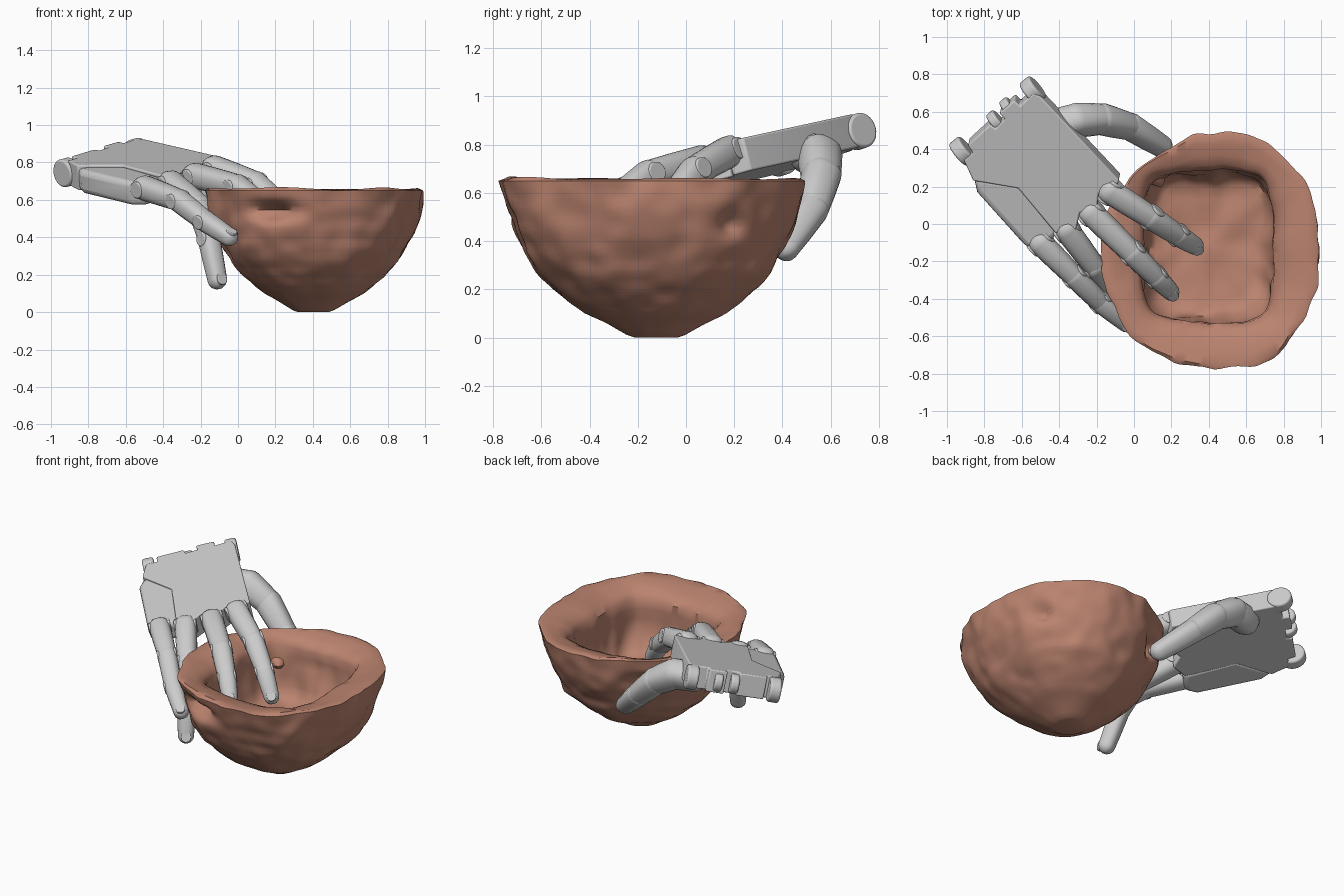
import bpy, bmesh, math
from mathutils import Vector, noise

if "Cube" in bpy.data.objects:
    bpy.data.objects.remove(bpy.data.objects["Cube"])

clay = bpy.data.materials.new("clay")
clay.diffuse_color = (0.50, 0.23, 0.16, 1)
clay.use_nodes = True
clay.node_tree.nodes["Principled BSDF"].inputs["Base Color"].default_value = clay.diffuse_color


def finish(bm, name, mat=None, angle=35, bevel=0):
    bmesh.ops.recalc_face_normals(bm, faces=bm.faces)
    me = bpy.data.meshes.new(name)
    bm.to_mesh(me)
    bm.free()
    ob = bpy.data.objects.new(name, me)
    bpy.context.collection.objects.link(ob)
    if mat:
        me.materials.append(mat)
    if bevel:
        m = ob.modifiers.new("bevel", 'BEVEL')
        m.width, m.segments = bevel, 3
        m.limit_method = 'ANGLE'
    bpy.ops.object.select_all(action='DESELECT')
    ob.select_set(True)
    bpy.context.view_layer.objects.active = ob
    bpy.ops.object.shade_smooth_by_angle(angle=math.radians(angle))
    return ob


def loft(bm, rings):
    """Skin closed vertex rings and cap both ends."""
    vs = [[bm.verts.new(p) for p in r] for r in rings]
    n = len(vs[0])
    for a, b in zip(vs, vs[1:]):
        for i in range(n):
            j = (i + 1) % n
            bm.faces.new((a[i], a[j], b[j], b[i]))
    bm.faces.new(vs[0])
    bm.faces.new(vs[-1])


def lerp_table(table, t):
    for (a, u), (b, v) in zip(table, table[1:]):
        if t <= b:
            return u + (v - u) * (t - a) / (b - a)
    return table[-1][1]


# Rough hand-modelled bowl: irregular rim outline, squarish hollow
RIM = [.595, .615, .63, .61, .555, .57, .575, .60, .65, .65, .685, .63]
OUTER = [(0, .14), (.01, .19), (.03, .245), (.06, .33), (.10, .46), (.15, .57), (.21, .675),
         (.27, .765), (.35, .85), (.43, .91), (.53, .96), (.62, .99), (.65, 1)]
DENTS = [(248, .545, 13, .045, .11), (128, .48, 8, .05, .10), (33, .47, 6, .05, .06),
         (285, .40, 14, .07, .02), (190, .33, 15, .08, .03)]
CX, CY, N = .40, -.12, 132


def rim_radius(a):
    t = a / 30
    i = int(t) % 12
    u = (1 - math.cos((t - int(t)) * math.pi)) / 2
    return RIM[i] * (1 - u) + RIM[(i + 1) % 12] * u


def hollow_radius(a):
    c, s = abs(math.cos(math.radians(a))), abs(math.sin(math.radians(a)))
    return ((c / .345) ** 5 + (s / .405) ** 5) ** (-1 / 5)


def bowl_point(a, r, z, rough):
    d = Vector((math.cos(math.radians(a)), math.sin(math.radians(a)), 0))
    p = Vector((CX, CY, z)) + d * r
    k = noise.noise(p * 5) * rough + noise.noise(p * 11) * rough * .6
    return p + d * k


angles = [360 * i / N for i in range(N)]
rings = []
for k in range(35):
    z = .65 * (k / 34) ** 1.4
    ring = []
    for a in angles:
        r = rim_radius(a) * lerp_table(OUTER, z)
        for da, dz, wa, wz, depth in DENTS:
            r -= depth * math.exp(-((a - da) / wa) ** 2 - ((z - dz) / wz) ** 2)
        ring.append(bowl_point(a, r, z, .022 * min(1, z * 5)))
    rings.append(ring)
# rim lip blending from the outer outline to the hollow
for t, z in ((.08, .66), (.3, .652), (.6, .637), (.85, .615), (1, .58)):
    ring = []
    for a in angles:
        r = rim_radius(a) * (1 - t) + hollow_radius(a) * t
        c, s = math.cos(math.radians(a)), math.sin(math.radians(a))
        ring.append(bowl_point(a, r, z + .012 * noise.noise(Vector((c * 2, s * 2, t))), .02))
    rings.append(ring)
# hollow walls and floor
for s, z in ((1.0, .52), (1.0, .46), (.98, .40), (.95, .34), (.89, .29), (.8, .26),
             (.65, .25), (.5, .245), (.35, .24), (.2, .24), (.05, .24)):
    ring = []
    for a in angles:
        p = bowl_point(a, hollow_radius(a) * s, z, .03 * min(1, s * 1.2))
        if s < .9:
            p.z += .025 * noise.noise(p * 7)
        ring.append(p)
    rings.append(ring)
bm = bmesh.new()
loft(bm, rings)
finish(bm, "bowl", clay, 50)


# Tilted plane of the back of the hand
def top_z(x, y):
    return .77 + .054 * x + .268 * y


UP = Vector((-.054, -.268, 1)).normalized()
FWD = Vector((.66, -.75, 0))
FWD.z = .054 * FWD.x + .268 * FWD.y
FWD.normalize()
SIDE = UP.cross(FWD).normalized()


def plate(name, outline, drop, thick, bevel):
    bm = bmesh.new()
    top = [Vector((x, y, top_z(x, y))) - UP * drop for x, y in outline]
    loft(bm, [top, [p - UP * thick for p in top]])
    return finish(bm, name, bevel=bevel)


plate("palm", [(-.77, .53), (-.74, .51), (-.69, .56), (-.72, .59), (-.64, .66), (-.61, .63),
               (-.54, .70), (-.50, .68), (-.08, .235), (-.11, .16), (-.19, .16), (-.20, .07),
               (-.29, .06), (-.31, -.03), (-.42, -.05), (-.62, .19), (-.86, .23), (-.91, .34),
               (-.86, .38), (-.89, .42)], 0, .14, .008)
plate("little_finger_palm_plate", [(-.86, .25), (-.60, .21), (-.40, -.05), (-.50, -.15),
                                   (-.58, -.13), (-.84, .16)], .012, .13, .03)


def disc(name, c, axis, r, depth, bevel=.012):
    c, axis = Vector(c), axis.normalized()
    u = axis.orthogonal().normalized()
    v = axis.cross(u)
    bm = bmesh.new()
    loft(bm, [[c + axis * h + (u * math.cos(t) + v * math.sin(t)) * r
               for t in [math.tau * i / 28 for i in range(28)]] for h in (-depth / 2, depth / 2)])
    finish(bm, name, bevel=bevel)


# Hinge lugs along the wrist edge
for i, (x, y, r, d) in enumerate([(-.545, .695, .074, .07), (-.67, .60, .06, .05),
                                  (-.74, .53, .06, .05), (-.92, .37, .076, .07)]):
    disc(f"wrist_lug_{i + 1}", Vector((x, y, top_z(x, y))) - UP * .075, SIDE, r, d)


# Jointed finger: tapered segments with rounded ends and hinge pins
def segment(name, a, b, ra, rb, hint):
    d = (b - a).normalized()
    u = (hint - d * hint.dot(d)).normalized()
    v = d.cross(u)
    stations = [(a - d * ra * math.cos(t), ra * math.sin(t)) for t in (.15, .5, .9, 1.25)]
    stations += [(a, ra), (a.lerp(b, .5), (ra + rb) * .51), (b, rb)]
    stations += [(b + d * rb * math.sin(t), rb * math.cos(t)) for t in (.35, .75, 1.1, 1.42)]
    bm = bmesh.new()
    rings = []
    for c, r in stations:
        ring = []
        for i in range(20):
            t = math.tau * i / 20
            ct, st = math.cos(t), math.sin(t)
            # slightly squared section
            k = (abs(ct) ** 2.6 + abs(st) ** 2.6) ** (-1 / 2.6)
            ring.append(c + (u * ct + v * st) * r * k)
        rings.append(ring)
    loft(bm, rings)
    finish(bm, name, angle=40)
    return d, u, v


def finger(name, pts, radii, hint=SIDE, pins=True):
    pts = [Vector(p) for p in pts]
    for i in range(len(pts) - 1):
        d, u, v = segment(f"{name}_segment_{i + 1}", pts[i], pts[i + 1], radii[i], radii[i + 1] * .97, hint)
        if pins:
            disc(f"{name}_hinge_{i + 1}", pts[i], u, radii[i] * .7, radii[i] * 2.04, .005)
    # fingernail on the outer side of the tip
    if v.dot(UP) < 0:
        v = -v
    bm = bmesh.new()
    c, r = pts[-1] + d * radii[-1] * .1, radii[-1]
    loft(bm, [[c + u * math.cos(t) * r * .62 + d * math.sin(t) * r * .7 + v * h
               for t in [math.tau * i / 16 for i in range(16)]] for h in (r * .6, r * .97)])
    finish(bm, name + "_nail", bevel=.004)


finger("index_finger", [(-.13, .175, .77), (.09, .035, .69), (.235, -.06, .565), (.325, -.115, .44)],
       [.066, .062, .056, .048])
finger("middle_finger", [(-.23, .06, .73), (-.01, -.155, .675), (.12, -.285, .575), (.195, -.36, .48)],
       [.066, .062, .056, .048])
finger("ring_finger", [(-.36, -.03, .69), (-.21, -.23, .57), (-.155, -.32, .39), (-.11, -.385, .17)],
       [.066, .060, .056, .05])
finger("little_finger", [(-.50, -.10, .665), (-.32, -.28, .60), (-.18, -.42, .49), (-.045, -.53, .40)],
       [.064, .058, .054, .047])
finger("thumb", [(-.43, .52, .755), (-.31, .555, .755), (-.17, .56, .67), (-.02, .52, .53), (.15, .415, .375)],
       [.085, .087, .08, .07, .058], Vector((.3, .5, .8)), False)
